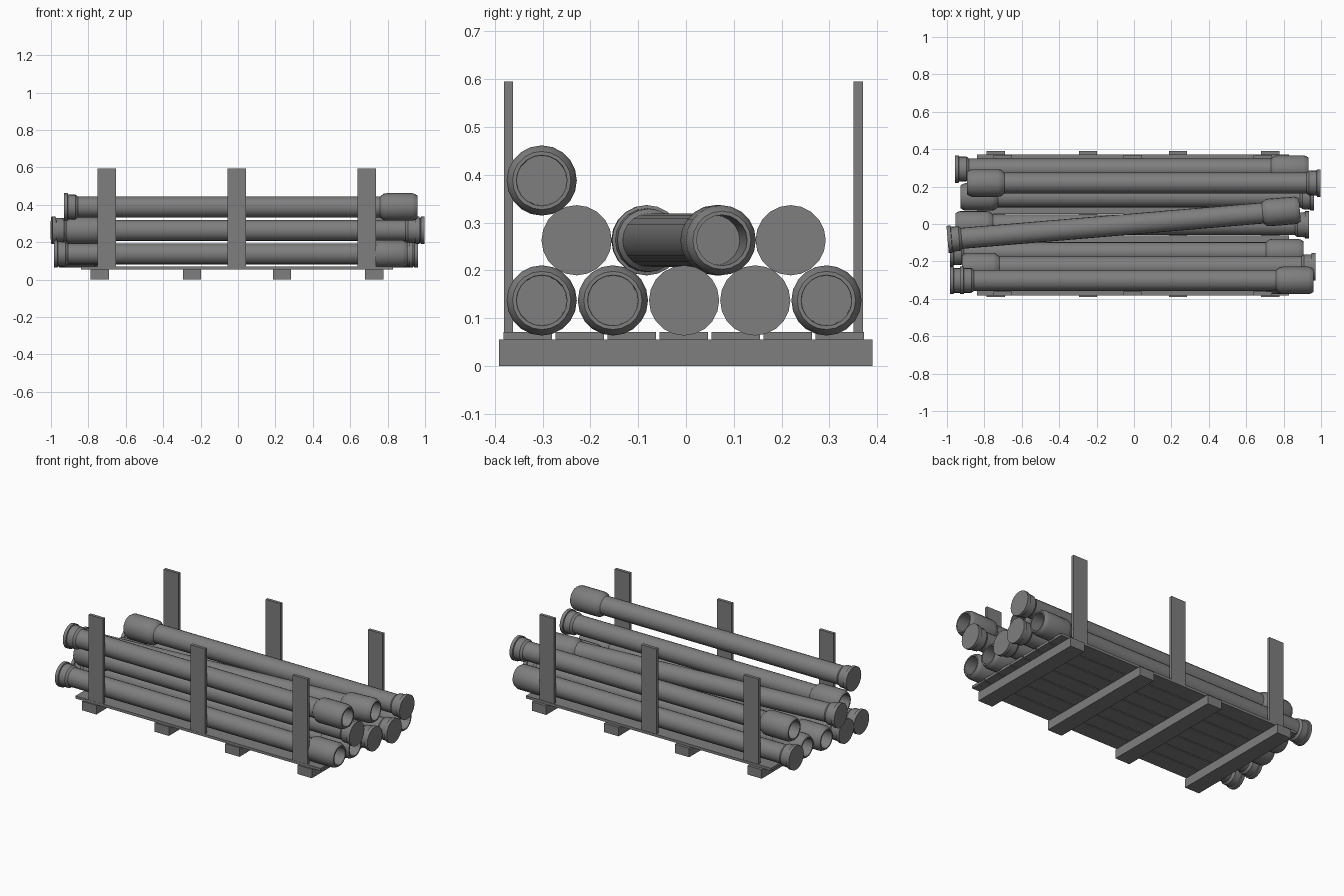
import bpy
import bmesh
from math import pi, cos, sin, radians

cube = bpy.data.objects.get("Cube")
if cube:
    bpy.data.objects.remove(cube, do_unlink=True)

grey = bpy.data.materials.new("plain_grey")
grey.use_nodes = True
colour = (0.21, 0.21, 0.21, 1)
grey.diffuse_color = colour
grey.node_tree.nodes["Principled BSDF"].inputs["Base Color"].default_value = colour


def add_object(name, bm):
    mesh = bpy.data.meshes.new(name)
    bmesh.ops.recalc_face_normals(bm, faces=bm.faces)
    bm.to_mesh(mesh)
    bm.free()
    mesh.materials.append(grey)
    obj = bpy.data.objects.new(name, mesh)
    bpy.context.collection.objects.link(obj)
    return obj


def box(name, x, y, z):
    """Box from (min, max) pairs."""
    bm = bmesh.new()
    bmesh.ops.create_cube(bm, size=1)
    for v in bm.verts:
        v.co = [lo + (c + 0.5) * (hi - lo) for c, (lo, hi) in zip(v.co, (x, y, z))]
    return add_object(name, bm)


# Pipe profile (x, radius): closed flange at -x, open socket at +x
HALF = 0.945
SIDES = 20
flange = [(0, 0.0735), (0.02, 0.0735), (0.022, 0.067), (0.062, 0.066), (0.075, 0.056)]
socket = [(0.2, 0.056), (0.18, 0.071), (0.165, 0.0735), (0.025, 0.0735),
          (0.012, 0.069), (0, 0.061), (0, 0.053), (0.17, 0.052)]
profile = [(d - HALF, r) for d, r in flange] + [(HALF - d, r) for d, r in socket]


def pipe(name, x, y, z, angle):
    bm = bmesh.new()
    rings = [[bm.verts.new((px, r * cos(2 * pi * i / SIDES), r * sin(2 * pi * i / SIDES)))
              for i in range(SIDES)] for px, r in profile]
    for a, b in zip(rings, rings[1:]):
        for i in range(SIDES):
            j = (i + 1) % SIDES
            bm.faces.new((a[i], a[j], b[j], b[i]))
    bm.faces.new(rings[0])
    bm.faces.new(rings[-1])
    obj = add_object(name, bm)
    obj.location = (x, y, z)
    obj.rotation_euler.z = radians(angle)
    bpy.ops.object.select_all(action="DESELECT")
    obj.select_set(True)
    bpy.context.view_layer.objects.active = obj
    bpy.ops.object.shade_smooth_by_angle(angle=radians(30))


# Stacked pipes: bottom row, middle row with one lying askew, one on top
for i, (x, turn) in enumerate([(-0.04, 0), (-0.04, 0), (-0.01, 180), (0.018, 180), (-0.012, 0)]):
    pipe(f"bottom_pipe_{i + 1}", x, -0.302 + 0.149 * i, 0.137, turn)
pipe("middle_pipe_front", 0.025, -0.229, 0.263, 180)
pipe("middle_pipe_askew", -0.055, -0.004, 0.263, 4.8)
pipe("middle_pipe_back", 0.053, 0.219, 0.263, 180)
pipe("top_pipe", 0.014, -0.302, 0.388, 0)

# Deck planks
for i in range(7):
    y = -0.382 + 0.1088 * i
    box(f"deck_plank_{i + 1}", (-0.84, 0.83), (y, y + 0.102), (0.055, 0.071))

# Cross bearers under the deck
for i, x in enumerate((-0.74, -0.246, 0.235, 0.728)):
    box(f"bearer_{i + 1}", (x - 0.049, x + 0.049), (-0.391, 0.39), (0, 0.055))

# Upright stakes on both sides
for side, y in (("front", -0.381), ("back", 0.351)):
    for i, x in enumerate((-0.702, -0.007, 0.689)):
        box(f"{side}_stake_{i + 1}", (x - 0.05, x + 0.05), (y, y + 0.019), (0.071, 0.595))
